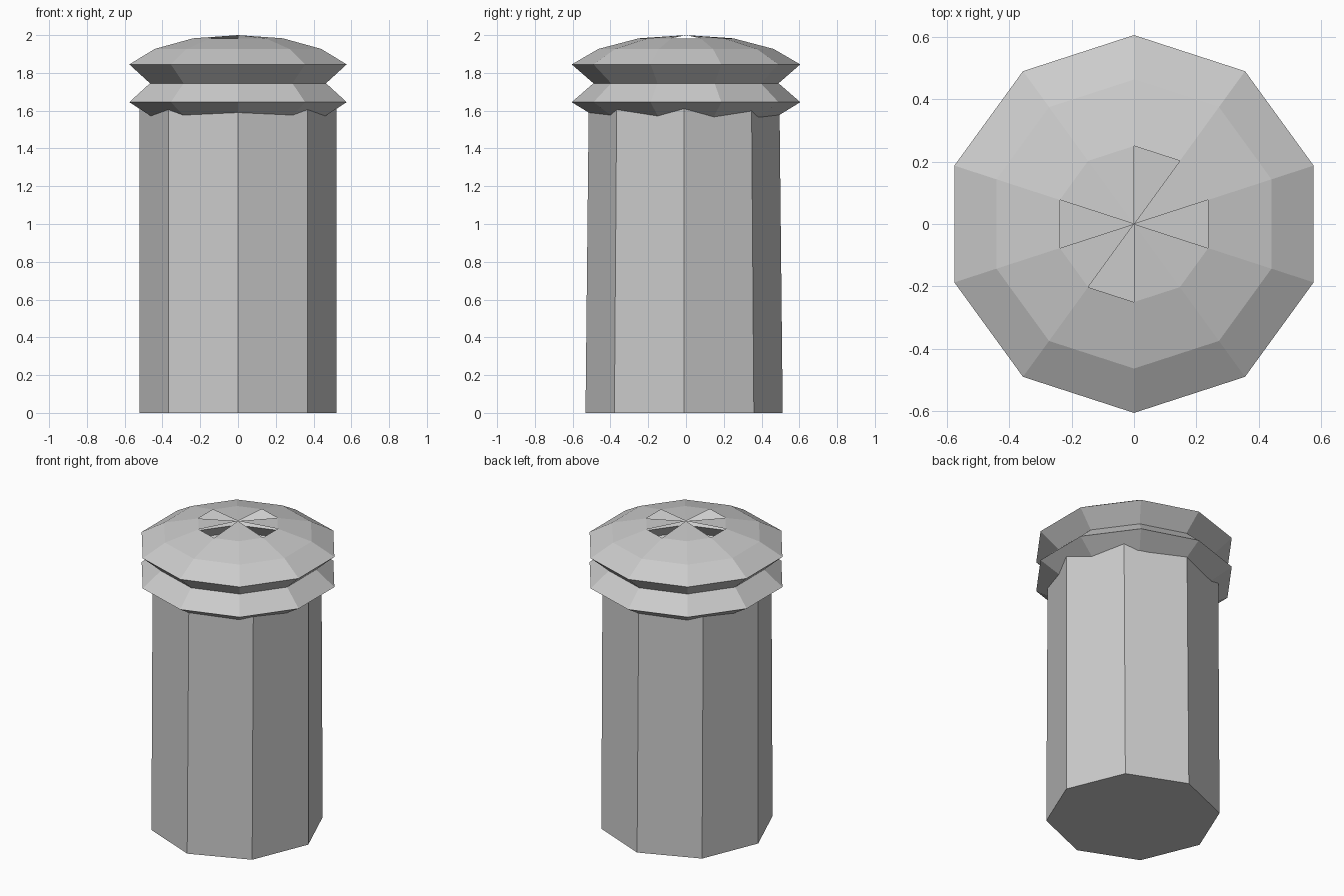
import bpy, bmesh, math

if "Cube" in bpy.data.objects:
    bpy.data.objects.remove(bpy.data.objects["Cube"])

grey = bpy.data.materials.new("stone_grey")
grey.diffuse_color = (0.6, 0.6, 0.6, 1)
grey.use_nodes = True
grey.node_tree.nodes["Principled BSDF"].inputs["Base Color"].default_value = grey.diffuse_color


def ring(bm, sides, rx, ry, z, cy=0.0):
    """Polygon ring whose first vertex points to +y, going clockwise."""
    return [bm.verts.new((rx * math.sin(2 * math.pi * i / sides),
                          cy + ry * math.cos(2 * math.pi * i / sides), z))
            for i in range(sides)]


def bridge(bm, low, high):
    n = len(low)
    for i in range(n):
        j = (i + 1) % n
        bm.faces.new((low[j], low[i], high[i], high[j]))


def finish(bm, name):
    mesh = bpy.data.meshes.new(name)
    bm.to_mesh(mesh)
    bm.free()
    mesh.materials.append(grey)
    bpy.context.collection.objects.link(bpy.data.objects.new(name, mesh))


# Octagonal shaft: hollow, closed at the foot, slightly tapered front to back
bm = bmesh.new()
foot = ring(bm, 8, 0.522, 0.522, 0.0, -0.01)
head = ring(bm, 8, 0.522, 0.505, 1.62, -0.01)
bridge(bm, foot, head)
bm.faces.new(foot)
finish(bm, "shaft")

# Ten-sided cap: two flared collars under a shallow dome
PROFILE = [(0.478, 1.567), (0.605, 1.645), (0.49, 1.745),
           (0.605, 1.845), (0.463, 1.927), (0.25, 1.983)]
bm = bmesh.new()
rings = [ring(bm, 10, r, r, z) for r, z in PROFILE]
for low, high in zip(rings, rings[1:]):
    bridge(bm, low, high)

# Crown wedges, leaving four open vents
apex = bm.verts.new((0, 0, 2.0))
top = rings[-1]
vents = {0, 2, 5, 7}
for i in range(10):
    if i not in vents:
        bm.faces.new((top[(i + 1) % 10], top[i], apex))
finish(bm, "cap")
